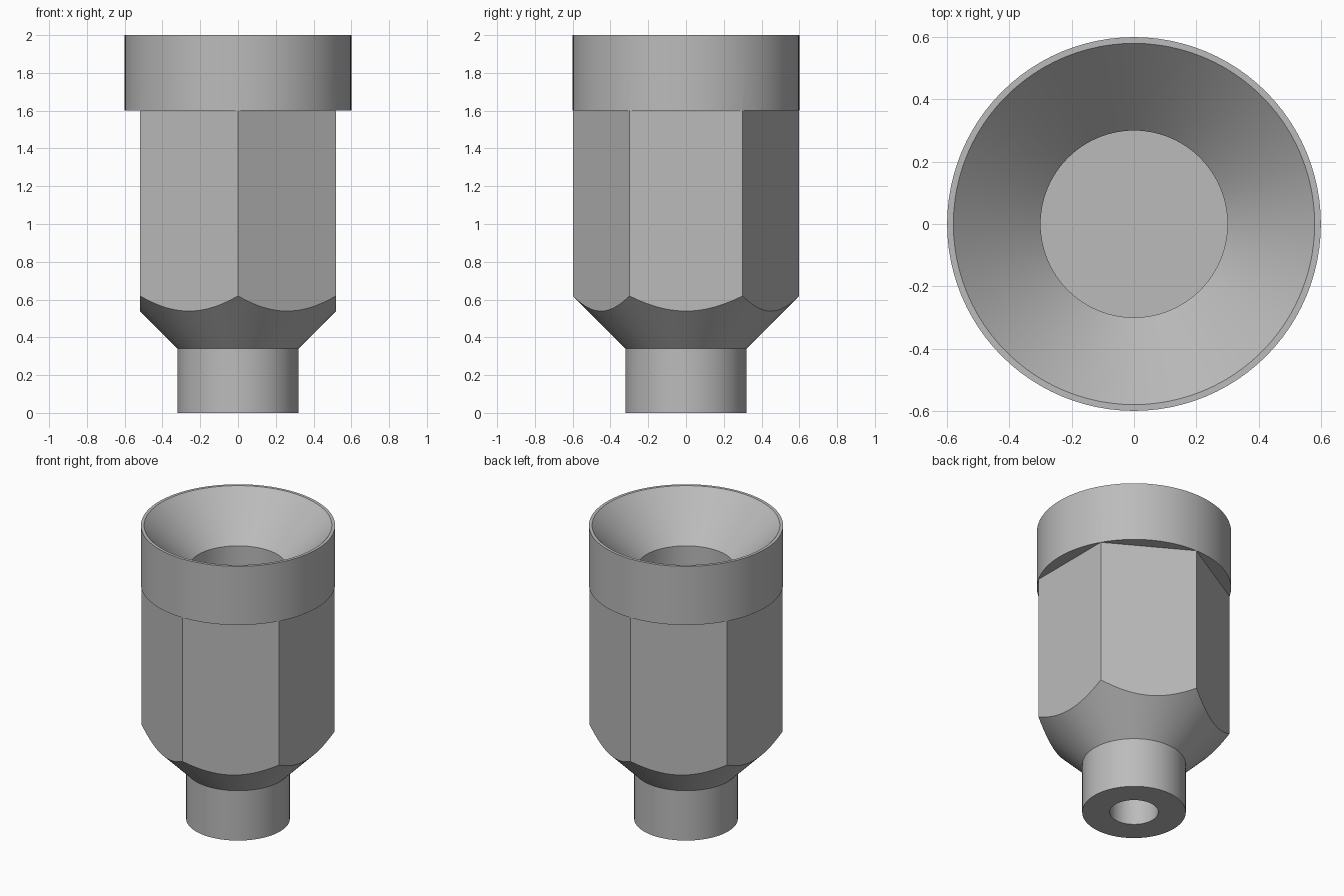
import bpy, bmesh, math
from mathutils import Matrix

cube = bpy.data.objects.get("Cube")
if cube:
    bpy.data.objects.remove(cube, do_unlink=True)

metal = bpy.data.materials.new("grey metal")
metal.use_nodes = True
grey = (0.5, 0.5, 0.5, 1)
metal.diffuse_color = grey
metal.node_tree.nodes["Principled BSDF"].inputs["Base Color"].default_value = grey


def make_object(name, bm):
    mesh = bpy.data.meshes.new(name)
    bmesh.ops.recalc_face_normals(bm, faces=bm.faces)
    bm.to_mesh(mesh)
    bm.free()
    obj = bpy.data.objects.new(name, mesh)
    bpy.context.collection.objects.link(obj)
    mesh.materials.append(metal)
    return obj


def lathe(name, profile, steps=96):
    """Revolve (radius, height) points about z; radius 0 closes the end."""
    bm = bmesh.new()
    verts = [bm.verts.new((r, 0, z)) for r, z in profile]
    edges = [bm.edges.new(pair) for pair in zip(verts, verts[1:])]
    bmesh.ops.spin(bm, geom=verts + edges, cent=(0, 0, 0), axis=(0, 0, 1),
                   angle=math.tau, steps=steps, use_duplicate=False)
    bmesh.ops.remove_doubles(bm, verts=bm.verts, dist=0.0001)
    return make_object(name, bm)


# Turned body: bore, stem, chamfer, collar, funnel mouth and pocket
body = lathe("fitting_body", [
    (0, 0.5), (0.15, 0.5), (0.15, 0),
    (0.32, 0), (0.32, 0.34), (0.6, 0.62),
    (0.6, 2), (0.58, 2), (0.3, 1.72),
    (0.3, 1.1), (0, 1.1)])

# Six wrench flats milled below the collar
bottom, top, flat = 0.4, 1.6, 0.519
cutters = []
for i in range(6):
    bm = bmesh.new()
    bmesh.ops.create_cube(bm, size=1)
    place = (Matrix.Rotation(i * math.pi / 3, 4, "Z")
             @ Matrix.Translation((flat + 0.2, 0, (bottom + top) / 2))
             @ Matrix.Diagonal((0.4, 0.8, top - bottom, 1)))
    bmesh.ops.transform(bm, matrix=place, verts=bm.verts)
    cutter = make_object(f"flat_cutter_{i + 1}", bm)
    cutter.hide_render = True
    cutters.append(cutter)
    cut = body.modifiers.new("wrench_flat", "BOOLEAN")
    cut.operation = "DIFFERENCE"
    cut.solver = "EXACT"
    cut.object = cutter

bpy.ops.object.select_all(action="DESELECT")
body.select_set(True)
bpy.context.view_layer.objects.active = body
for modifier in list(body.modifiers):
    bpy.ops.object.modifier_apply(modifier=modifier.name)
for cutter in cutters:
    bpy.data.objects.remove(cutter, do_unlink=True)
bpy.ops.object.shade_smooth_by_angle(angle=math.radians(20))
